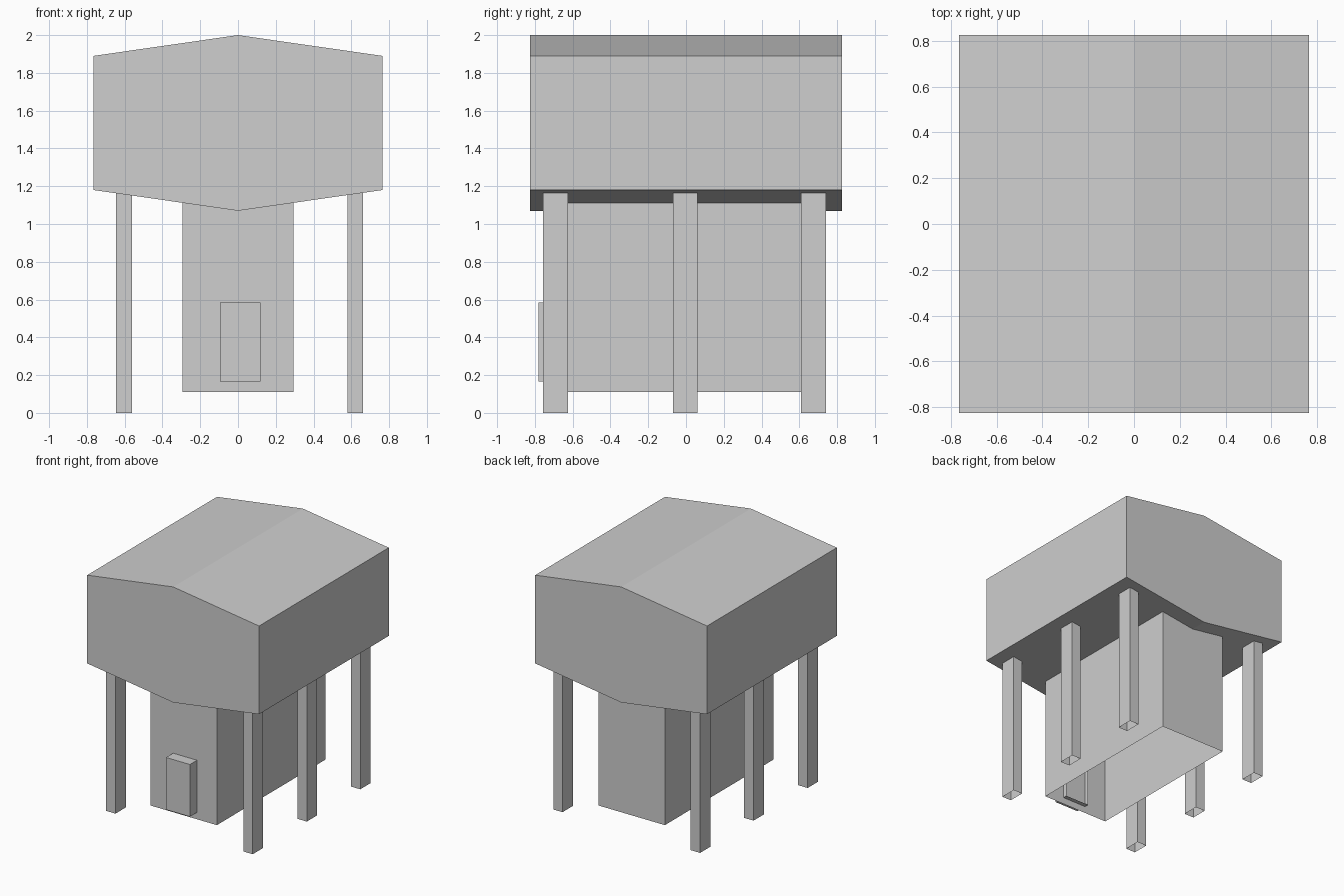
import bpy
import bmesh

if "Cube" in bpy.data.objects:
    bpy.data.objects.remove(bpy.data.objects["Cube"], do_unlink=True)

grey = bpy.data.materials.new("plain_grey")
grey.use_nodes = True
colour = (0.62, 0.62, 0.62, 1)
grey.diffuse_color = colour
grey.node_tree.nodes["Principled BSDF"].inputs["Base Color"].default_value = colour


def extrude_profile(name, profile, y0, y1, open_side=None):
    """Extrude an (x, z) outline along y; optionally leave one direction open."""
    bm = bmesh.new()
    face = bm.faces.new([bm.verts.new((x, y0, z)) for x, z in profile])
    result = bmesh.ops.extrude_face_region(bm, geom=[face], use_keep_orig=True)
    moved = [g for g in result["geom"] if isinstance(g, bmesh.types.BMVert)]
    bmesh.ops.translate(bm, vec=(0, y1 - y0, 0), verts=moved)
    bmesh.ops.recalc_face_normals(bm, faces=bm.faces)
    if open_side:
        gone = [f for f in bm.faces
                if f.normal.dot(open_side) > 0.9]
        bmesh.ops.delete(bm, geom=gone, context="FACES")
    mesh = bpy.data.meshes.new(name)
    bm.to_mesh(mesh)
    bm.free()
    mesh.materials.append(grey)
    obj = bpy.data.objects.new(name, mesh)
    bpy.context.collection.objects.link(obj)
    return obj


def box(name, x0, x1, y0, y1, z0, z1, open_side=None):
    outline = [(x0, z0), (x1, z0), (x1, z1), (x0, z1)]
    return extrude_profile(name, outline, y0, y1, open_side)


DOWN = (0, 0, -1)
BACK = (0, 1, 0)

# Deep canopy with a ridge above and a keel below
extrude_profile("canopy", [(-0.765, 1.18), (0, 1.07), (0.765, 1.18),
                           (0.765, 1.89), (0, 2.0), (-0.765, 1.89)], -0.825, 0.825)

# Hollow cabin, open underneath, tucked up into the canopy
box("cabin", -0.295, 0.295, -0.69, 0.69, 0.11, 1.13, DOWN)

# Door block set through the front wall, open at the back
box("door", -0.095, 0.118, -0.78, -0.655, 0.165, 0.585, BACK)

# Three hollow posts along each side
for side, x0, x1 in (("right", -0.645, -0.56), ("left", 0.58, 0.662)):
    for place, y in (("front", -0.692), ("middle", -0.004), ("back", 0.676)):
        box(f"{place}_{side}_post", x0, x1, y - 0.066, y + 0.066, 0, 1.18, DOWN)
